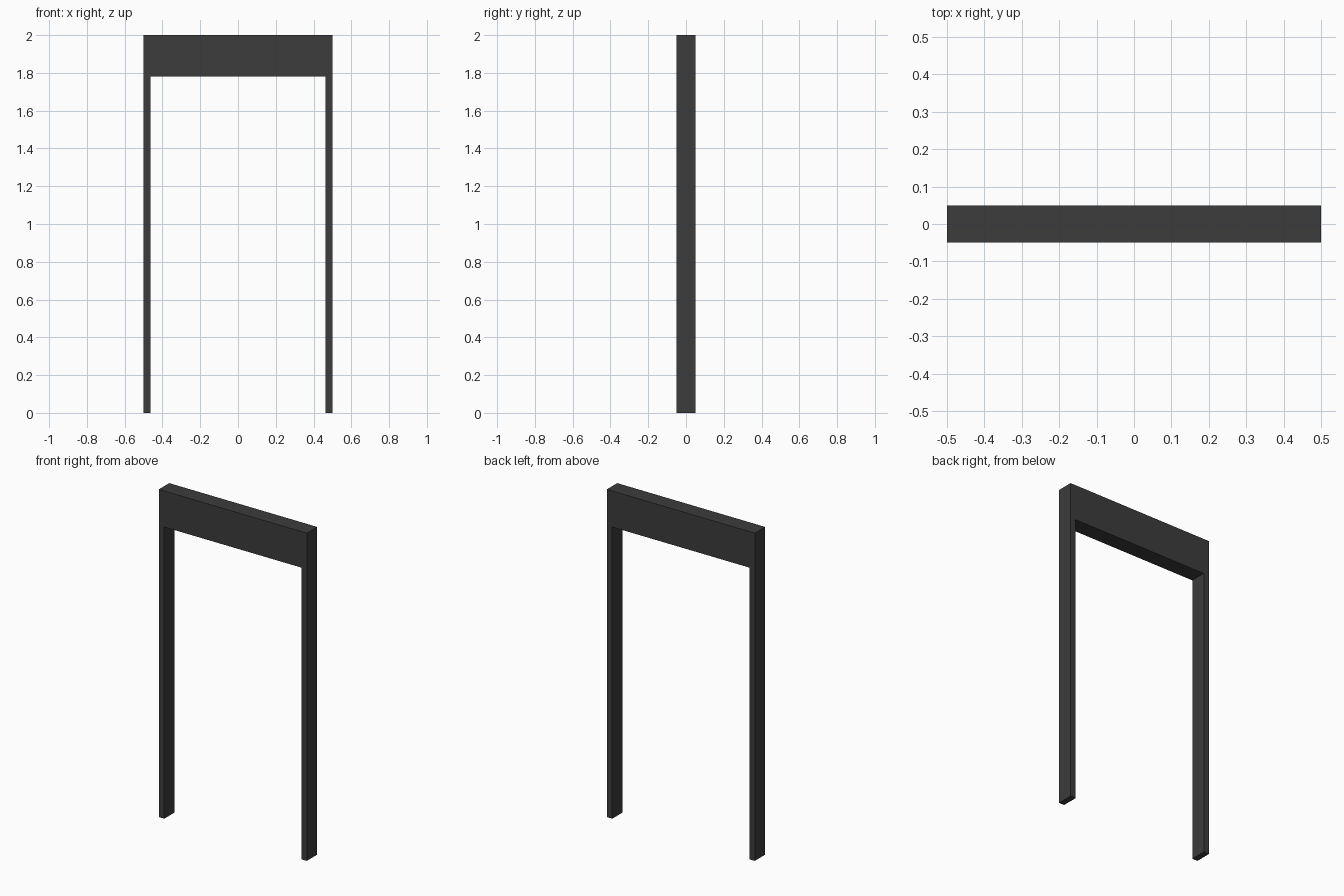
import bpy
import bmesh

# Remove the default cube
cube = bpy.data.objects.get("Cube")
if cube:
    bpy.data.objects.remove(cube, do_unlink=True)

HALF_WIDTH = 0.5
HALF_DEPTH = 0.05
HEIGHT = 2.0
INNER_X = 0.463
BEAM_BOTTOM = 1.78

# Dark grey finish
grey = bpy.data.materials.new("dark_grey")
grey.use_nodes = True
colour = (0.045, 0.045, 0.045, 1.0)
grey.diffuse_color = colour
grey.node_tree.nodes["Principled BSDF"].inputs["Base Color"].default_value = colour

# Gate outline: half the profile, mirrored to the other side
half = [(INNER_X, BEAM_BOTTOM), (INNER_X, 0), (HALF_WIDTH, 0), (HALF_WIDTH, HEIGHT)]
outline = half + [(-x, z) for x, z in reversed(half)]

# Extrude the outline through the depth
bm = bmesh.new()
face = bm.faces.new([bm.verts.new((x, -HALF_DEPTH, z)) for x, z in outline])
result = bmesh.ops.extrude_face_region(bm, geom=[face], use_keep_orig=True)
back = [v for v in result["geom"] if isinstance(v, bmesh.types.BMVert)]
bmesh.ops.translate(bm, verts=back, vec=(0, 2 * HALF_DEPTH, 0))
bmesh.ops.recalc_face_normals(bm, faces=bm.faces)

mesh = bpy.data.meshes.new("gate_frame")
bm.to_mesh(mesh)
bm.free()
mesh.materials.append(grey)
frame = bpy.data.objects.new("gate_frame", mesh)
bpy.context.collection.objects.link(frame)
